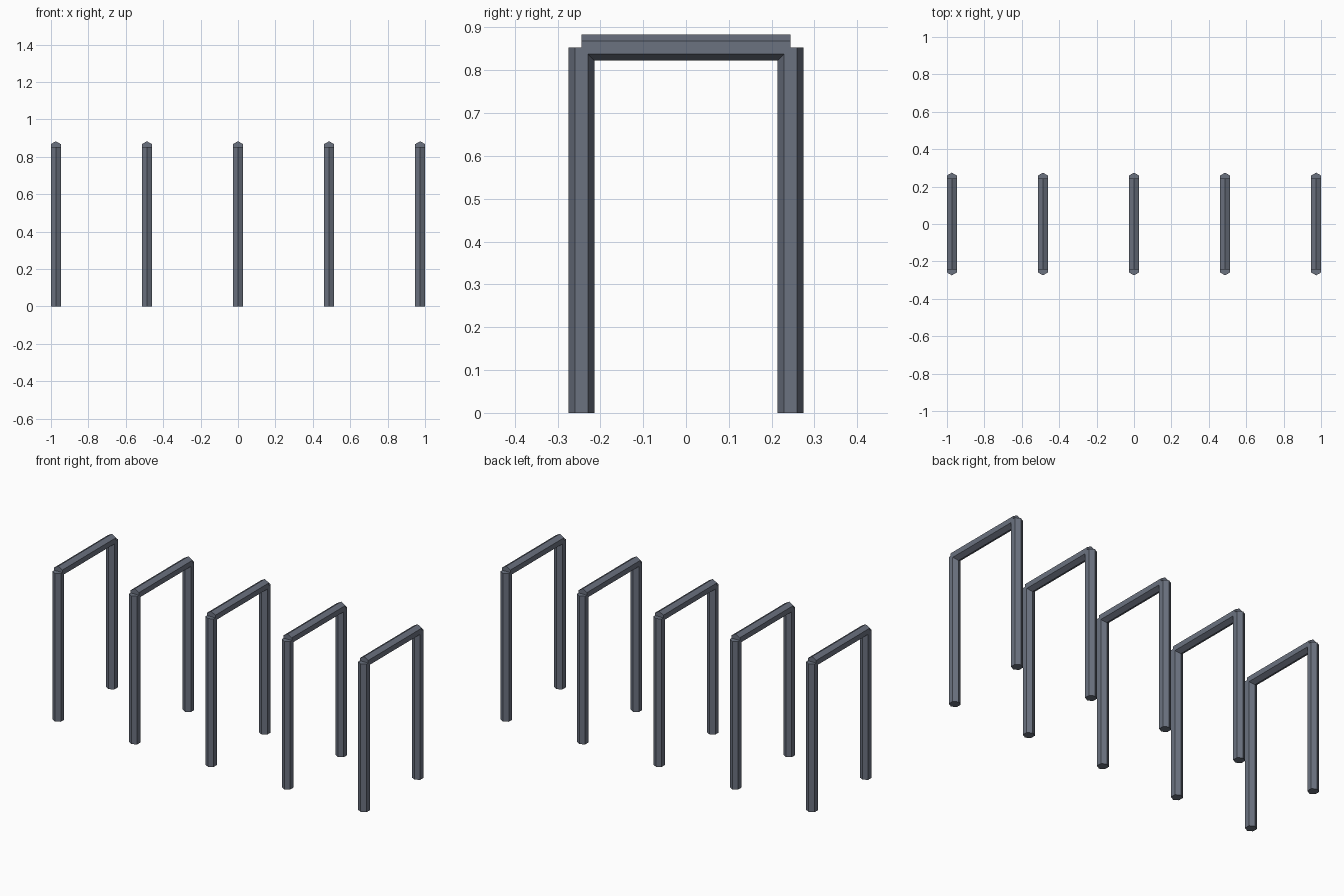
import bpy
from math import pi

cube = bpy.data.objects.get("Cube")
if cube:
    bpy.data.objects.remove(cube, do_unlink=True)

COUNT = 5
SPACING = 0.487
RADIUS = 0.0305
HALF_SPAN = 0.244
HEIGHT = 0.853

# Single painted-steel colour
steel = bpy.data.materials.new("steel_grey")
steel.use_nodes = True
colour = (0.147, 0.168, 0.216, 1)
steel.diffuse_color = colour
steel.node_tree.nodes["Principled BSDF"].inputs["Base Color"].default_value = colour


def hex_bar(name, location, length, tilt=0):
    """Six-sided bar with flat sides facing left and right."""
    bpy.ops.mesh.primitive_cylinder_add(
        vertices=6, radius=RADIUS, depth=length,
        location=location, rotation=(tilt, 0, 0))
    bar = bpy.context.object
    bar.name = name
    bar.data.materials.append(steel)


# Row of hoops: two posts and a cross beam each
for i in range(COUNT):
    x = (i - (COUNT - 1) / 2) * SPACING
    for label, side in (("front", -1), ("back", 1)):
        hex_bar(f"{label}_post_{i + 1}", (x, side * HALF_SPAN, HEIGHT / 2), HEIGHT)
    hex_bar(f"top_beam_{i + 1}", (x, 0, HEIGHT), 2 * HALF_SPAN, pi / 2)
